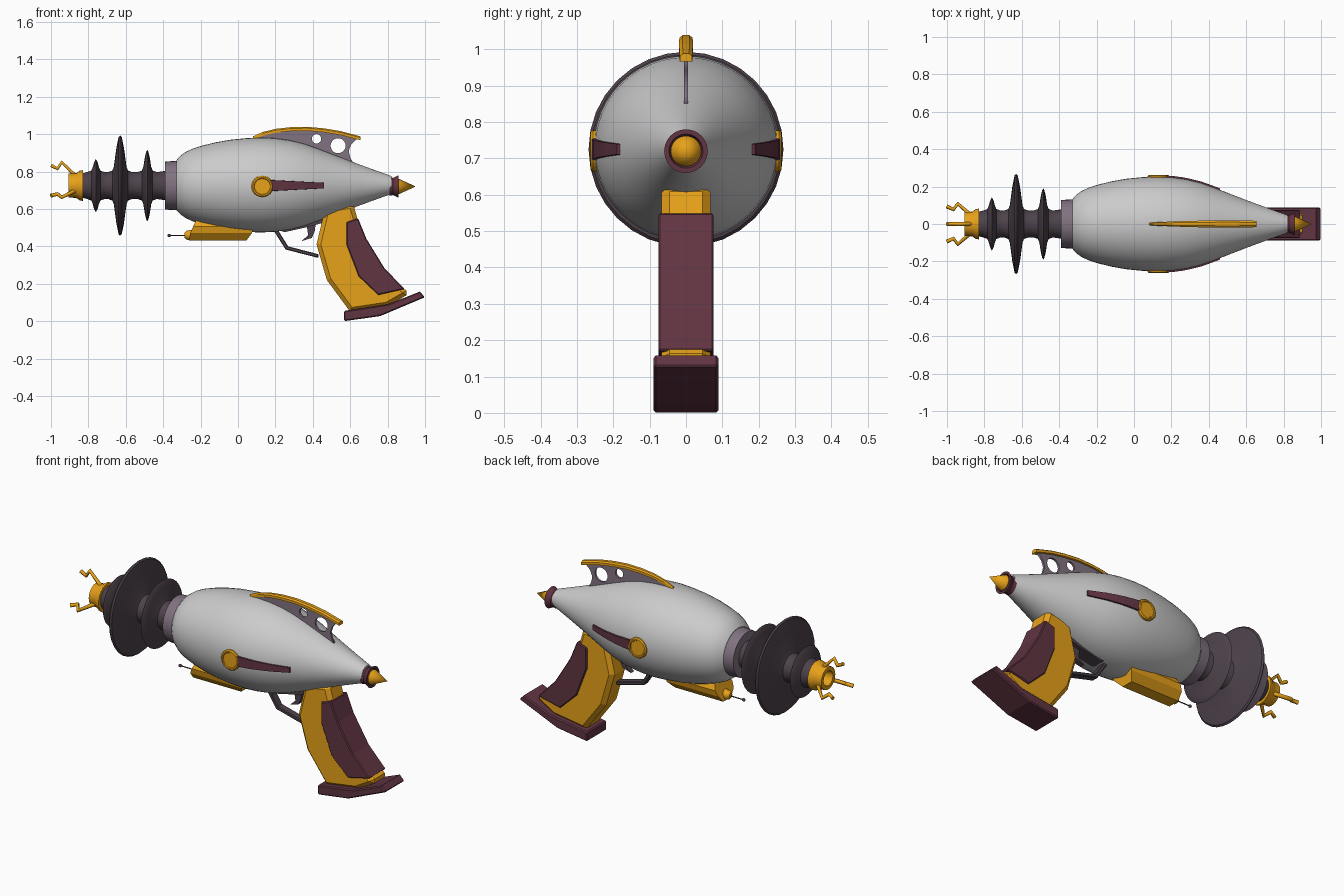
import bpy, bmesh, math
from mathutils import Matrix, Vector

if "Cube" in bpy.data.objects:
    bpy.data.objects.remove(bpy.data.objects["Cube"])

AXIS = 0.725


def material(name, rgb):
    m = bpy.data.materials.new(name)
    m.diffuse_color = (*rgb, 1)
    m.use_nodes = True
    m.node_tree.nodes["Principled BSDF"].inputs["Base Color"].default_value = m.diffuse_color
    return m


GOLD = material("gold", (0.8, 0.36, 0.01))
MAROON = material("maroon", (0.12, 0.035, 0.055))
DARK = material("dark_metal", (0.075, 0.055, 0.07))
MAUVE = material("mauve_metal", (0.22, 0.17, 0.22))


def finish(ob, mat, smooth=None):
    if mat:
        ob.data.materials.append(mat)
    bpy.ops.object.select_all(action='DESELECT')
    ob.select_set(True)
    bpy.context.view_layer.objects.active = ob
    if ob.type == 'CURVE':
        bpy.ops.object.convert(target='MESH')
    if smooth:
        bpy.ops.object.shade_smooth_by_angle(angle=math.radians(smooth))
    return ob


def from_bmesh(name, bm, mat, smooth=None):
    bmesh.ops.remove_doubles(bm, verts=bm.verts, dist=1e-5)
    bmesh.ops.recalc_face_normals(bm, faces=bm.faces)
    me = bpy.data.meshes.new(name)
    bm.to_mesh(me)
    bm.free()
    ob = bpy.data.objects.new(name, me)
    bpy.context.collection.objects.link(ob)
    return finish(ob, mat, smooth)


def lathe(name, profile, mat, z=AXIS, segs=32, smooth=35):
    """Turn an (x, radius) profile around the long axis."""
    bm = bmesh.new()
    vs = [bm.verts.new((x, 0, r)) for x, r in profile]
    es = [bm.edges.new(p) for p in zip(vs, vs[1:])]
    bmesh.ops.spin(bm, geom=vs + es, cent=(0, 0, 0), axis=(1, 0, 0),
                   angle=2 * math.pi, steps=segs)
    bmesh.ops.translate(bm, verts=bm.verts, vec=(0, 0, z))
    return from_bmesh(name, bm, mat, smooth)


def loft(name, loops, mat):
    """Skin equal-length point loops and cap both ends."""
    bm = bmesh.new()
    rings = [[bm.verts.new(p) for p in loop] for loop in loops]
    n = len(rings[0])
    for a, b in zip(rings, rings[1:]):
        for i in range(n):
            bm.faces.new((a[i], a[(i + 1) % n], b[(i + 1) % n], b[i]))
    bm.faces.new(rings[0])
    bm.faces.new(rings[-1])
    return from_bmesh(name, bm, mat)


def plate(name, pts, half, mat, bevel=0):
    """Side outline in x-z, given thickness in y, optionally chamfered."""
    ob = loft(name, [[(x, y, z) for x, z in pts] for y in (-half, half)], mat)
    if bevel:
        mod = ob.modifiers.new("chamfer", 'BEVEL')
        mod.width = bevel
        mod.segments = 1
        mod.limit_method = 'ANGLE'
        mod.angle_limit = math.radians(70)
    return ob


def tube(name, pts, radius, mat, res=1):
    cu = bpy.data.curves.new(name, 'CURVE')
    cu.dimensions = '3D'
    sp = cu.splines.new('POLY')
    sp.points.add(len(pts) - 1)
    for p, q in zip(sp.points, pts):
        p.co = (*q, 1)
    cu.bevel_depth = radius
    cu.bevel_resolution = res
    cu.use_fill_caps = True
    ob = bpy.data.objects.new(name, cu)
    bpy.context.collection.objects.link(ob)
    return finish(ob, mat)


# Teardrop body and front ring
BODY = [(-.33, .132), (-.31, .155), (-.28, .177), (-.24, .195), (-.19, .211), (-.12, .228),
        (-.04, .242), (.04, .25), (.12, .254), (.2, .25), (.28, .239), (.36, .219),
        (.44, .19), (.52, .159), (.6, .128), (.7, .091), (.82, .048)]


def body_radius(x):
    for (x0, r0), (x1, r1) in zip(BODY, BODY[1:]):
        if x0 <= x <= x1:
            return r0 + (r1 - r0) * (x - x0) / (x1 - x0)


lathe("body", [(-.33, 0)] + BODY + [(.82, 0)], None, z=.728, segs=48)
lathe("front_ring", [(-.39, 0), (-.39, .128), (-.33, .132), (-.33, 0)], MAUVE)

# Tail collar and spike
lathe("tail_collar", [(.81, 0), (.81, .05), (.83, .046), (.858, .06), (.858, .047), (.835, .04),
                      (.835, 0)], MAROON, z=.72, segs=24)
lathe("tail_spike", [(.83, 0), (.83, .03), (.858, .042), (.95, 0)], GOLD, z=.72, segs=24)

# Barrel with three lens-shaped cooling discs
barrel = [(-.845, 0), (-.845, .06), (-.82, .068)]
for xc, R, t in [(-.76, .142, .016), (-.63, .268, .034), (-.485, .19, .021)]:
    half = [(t + .03, .072), (t + .008, .08), (t, .1), (.6 * t, .1 + .6 * (R - .1)), (.25 * t, R - .008)]
    barrel += [(xc - d, r) for d, r in half] + [(xc, R)] + [(xc + d, r) for d, r in reversed(half)]
lathe("barrel", barrel + [(-.39, .078), (-.39, 0)], DARK)

# Hollow muzzle and three bent prongs
lathe("muzzle", [(-.83, 0), (-.83, .082), (-.845, .08), (-.865, .066), (-.905, .064),
                 (-.905, .042), (-.85, .036), (-.85, 0)], GOLD, segs=24)
for i in range(3):
    a = i * 2 * math.pi / 3
    tube(f"prong_{i + 1}", [(x, r * math.sin(a), AXIS + r * math.cos(a)) for x, r in
                            [(-.875, .058), (-.942, .125), (-.965, .09), (-1, .108)]], .011, GOLD)

# Top fin: thin plate with round holes
fin = bpy.data.curves.new("fin", 'CURVE')
fin.dimensions = '2D'
fin.fill_mode = 'BOTH'
fin.extrude = .006
outline = [(.1, .985), (.19, 1.015), (.3, 1.03), (.42, 1.025), (.53, 1.01), (.64, .98), (.605, .945),
           (.592, .91), (.6, .875), (.62, .84), (.5, .86), (.3, .93), (.1, .96)]
holes = [[(cx + r * math.cos(k * math.pi / 12), cz + r * math.sin(k * math.pi / 12)) for k in range(24)]
         for cx, cz, r in [(.42, .975, .025), (.535, .938, .04)]]
for pts in [outline] + holes:
    sp = fin.splines.new('POLY')
    sp.points.add(len(pts) - 1)
    for p, (x, z) in zip(sp.points, pts):
        p.co = (x, z, 0, 1)
    sp.use_cyclic_u = True
fin_ob = bpy.data.objects.new("fin", fin)
fin_ob.rotation_euler.x = math.pi / 2
bpy.context.collection.objects.link(fin_ob)
finish(fin_ob, MAUVE)

# Gold rail along the fin, widening to the rear
rail = [(.08, .985, .006), (.13, 1.008, .01), (.2, 1.025, .013), (.28, 1.034, .016), (.37, 1.036, .018),
        (.46, 1.028, .019), (.55, 1.013, .019), (.655, .985, .017)]
loft("fin_rail", [[(x, -w, z - .018), (x, w, z - .018), (x, w, z - .004), (x, w * .5, z + .003),
                   (x, -w * .5, z + .003), (x, -w, z - .004)] for x, z, w in rail], GOLD)

# Side buttons and tapered side strips
for side, s in (("right", -1), ("left", 1)):
    bm = bmesh.new()
    prof = [(.2, 0), (.2, .058), (.256, .058), (.262, .052), (.262, .045), (.258, .042), (.258, 0)]
    vs = [bm.verts.new((r, s * y, 0)) for y, r in prof]
    es = [bm.edges.new(p) for p in zip(vs, vs[1:])]
    bmesh.ops.spin(bm, geom=vs + es, cent=(0, 0, 0), axis=(0, 1, 0), angle=2 * math.pi, steps=24)
    bmesh.ops.translate(bm, verts=bm.verts, vec=(.13, 0, .72))
    from_bmesh(f"button_{side}", bm, GOLD, 35)
    loops = []
    for k in range(7):
        x = .17 + .29 * k / 6
        h = .034 - .017 * k / 6
        y = body_radius(x)
        loops.append([(x, s * (y - .04), .725 - h), (x, s * (y + .008), .725 - h * .85),
                      (x, s * (y + .008), .725 + h * .85), (x, s * (y - .04), .725 + h)])
    loft(f"side_strip_{side}", loops, MAROON)

# Power cell under the body, with nozzle and antenna
loft("power_cell", [[(x0, -.055, .55), (x1, -.078, .505), (x2, -.07, zb + .04), (x3, -.035, zb),
                     (x3, .035, zb), (x2, .07, zb + .04), (x1, .078, .505), (x0, .055, .55)]
                    for x0, x1, x2, x3, zb in [(-.22, -.24, -.255, -.262, .432),
                                               (.08, .082, .075, .045, .432)]], GOLD)
lathe("cell_nozzle", [(-.285, 0), (-.285, .014), (-.275, .024), (-.24, .03), (-.24, 0)], GOLD, z=.46, segs=16)
tube("antenna", [(-.27, 0, .458), (-.37, 0, .458)], .003, DARK)
bm = bmesh.new()
bmesh.ops.create_uvsphere(bm, u_segments=12, v_segments=8, radius=.009,
                          matrix=Matrix.Translation(Vector((-.368, 0, .458))))
from_bmesh("antenna_tip", bm, DARK, 40)

# Trigger, its mount and guard
plate("trigger_mount", [(.17, .5), (.25, .476), (.38, .505), (.47, .53), (.47, .58), (.3, .56)], .035, DARK)
plate("trigger", [(.365, .53), (.415, .54), (.412, .485), (.395, .445), (.34, .428), (.375, .46)], .014, DARK)
plate("trigger_guard", [(.19, .485), (.255, .383), (.43, .338), (.43, .358), (.268, .4), (.215, .485)],
      .022, DARK, .004)

# Grip core, wrap-around panel and foot
plate("grip", [(.465, .6), (.42, .41), (.475, .22), (.6, .05), (.8, .08), (.92, .15), (.885, .175), (.775, .285),
               (.68, .44), (.638, .55), (.615, .63)], .068, GOLD, .022)
plate("grip_panel", [(.58, .53), (.58, .41), (.645, .24), (.75, .14), (.89, .172), (.782, .285),
                     (.687, .44), (.642, .55)], .076, MAROON, .005)
plate("grip_foot", [(.567, .055), (.567, 0), (.76, .027), (1, .128), (.972, .158), (.8, .09)],
      .089, MAROON, .006)
